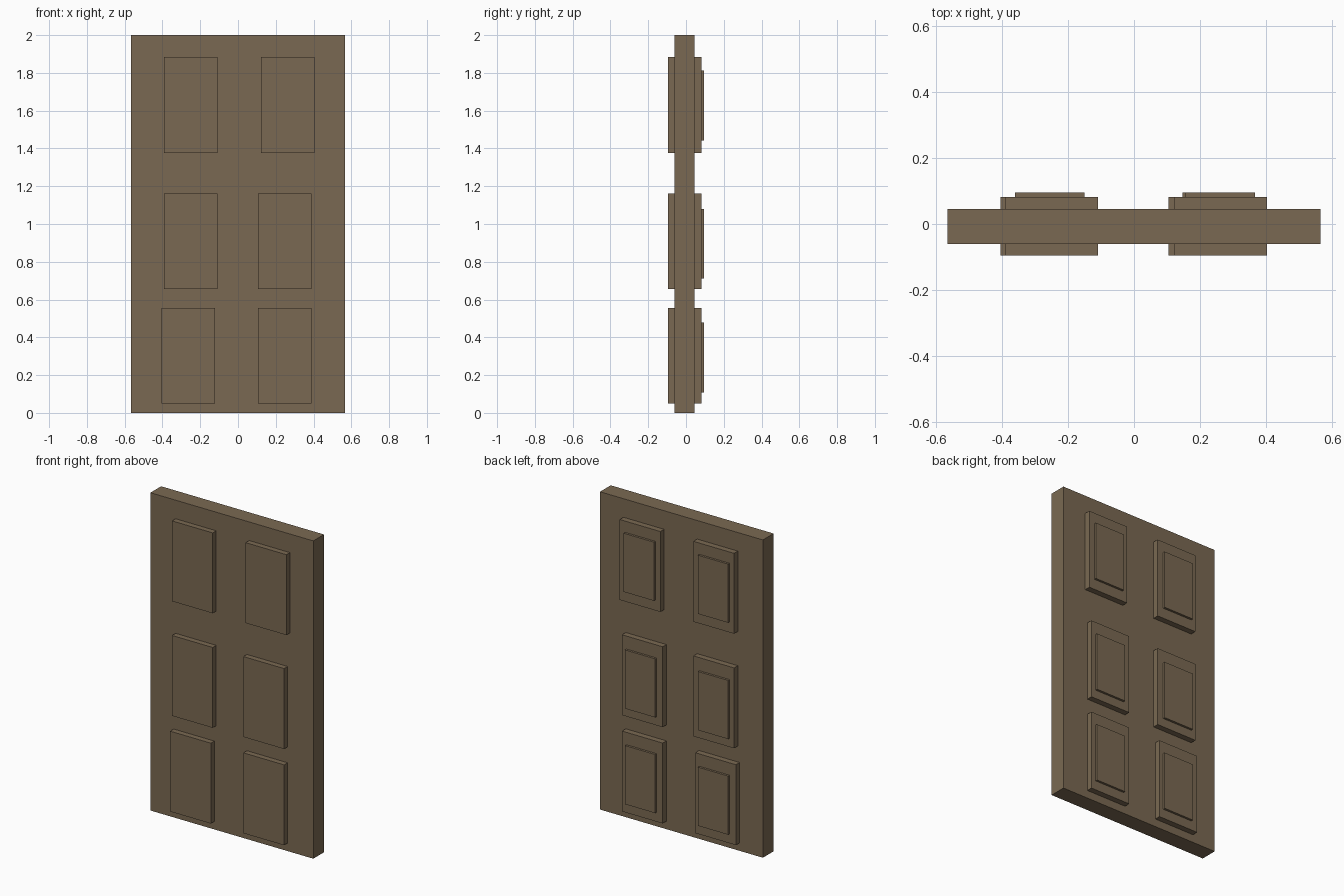
import bpy
import bmesh

if "Cube" in bpy.data.objects:
    bpy.data.objects.remove(bpy.data.objects["Cube"])

# One flat brown for the whole door
wood = bpy.data.materials.new("brown_wood")
wood.diffuse_color = (0.195, 0.141, 0.084, 1.0)
wood.use_nodes = True
wood.node_tree.nodes["Principled BSDF"].inputs["Base Color"].default_value = wood.diffuse_color


def box(name, x, y, z):
    """Axis-aligned box from (min, max) ranges."""
    bm = bmesh.new()
    bmesh.ops.create_cube(bm, size=1.0)
    for v in bm.verts:
        v.co = [(lo + hi) / 2 + c * (hi - lo)
                for c, (lo, hi) in zip(v.co, (x, y, z))]
    mesh = bpy.data.meshes.new(name)
    bm.to_mesh(mesh)
    bm.free()
    mesh.materials.append(wood)
    obj = bpy.data.objects.new(name, mesh)
    bpy.context.collection.objects.link(obj)
    return obj


# Door slab
box("door_slab", (-0.567, 0.567), (-0.061, 0.045), (0.0, 2.0))

# Raised panels run through the slab; each has a thin inner plate on the back
PANEL_W, PANEL_H = 0.283, 0.506
PLATE_W, PLATE_H = 0.211, 0.369

# row name, panel base z, plate base z, then (panel x, plate x) left and right
rows = [
    ("bottom", 0.050, 0.109, (-0.405, -0.361), (0.105, 0.147)),
    ("middle", 0.656, 0.711, (-0.392, -0.361), (0.105, 0.147)),
    ("top", 1.377, 1.443, (-0.392, -0.361), (0.121, 0.156)),
]
for row, panel_z, plate_z, left, right in rows:
    for side, (panel_x, plate_x) in (("left", left), ("right", right)):
        box(f"{row}_{side}_panel", (panel_x, panel_x + PANEL_W),
            (-0.096, 0.082), (panel_z, panel_z + PANEL_H))
        box(f"{row}_{side}_back_plate", (plate_x, plate_x + PLATE_W),
            (0.075, 0.096), (plate_z, plate_z + PLATE_H))
